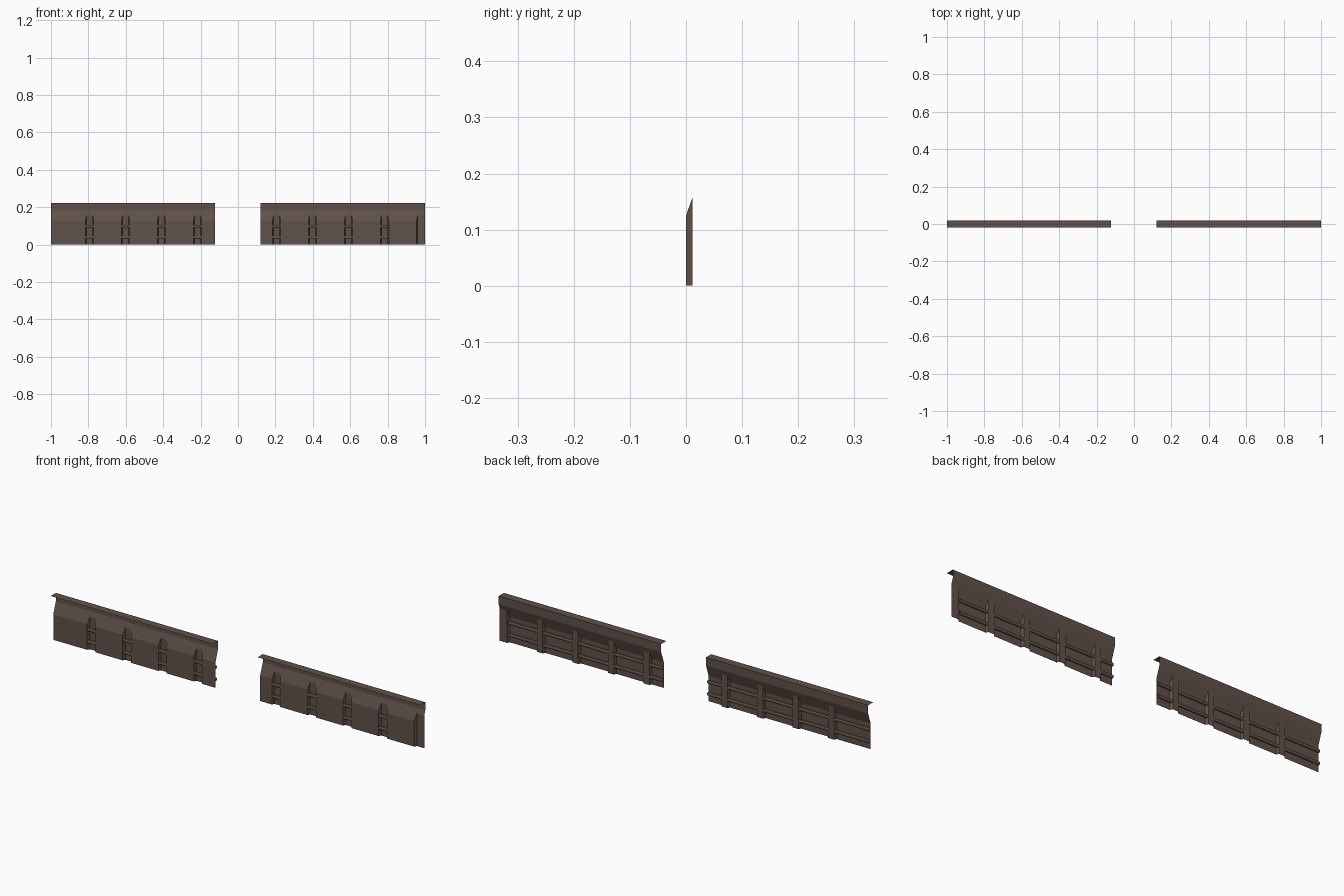
import bpy, bmesh, math

if "Cube" in bpy.data.objects:
    bpy.data.objects.remove(bpy.data.objects["Cube"])

brown = bpy.data.materials.new("weathered brown")
brown.diffuse_color = (0.118, 0.083, 0.067, 1)
brown.use_nodes = True
brown.node_tree.nodes["Principled BSDF"].inputs["Base Color"].default_value = brown.diffuse_color

PITCH, FRONT_W, BACK_W, DEPTH = 0.1925, 0.0225, 0.016, 0.012
BEND, NOTCH = 0.125, 0.159          # start of slope, top of the pressed channels


def make_object(name, bm):
    bmesh.ops.remove_doubles(bm, verts=bm.verts, dist=1e-5)
    me = bpy.data.meshes.new(name)
    bm.to_mesh(me)
    bm.free()
    me.materials.append(brown)
    ob = bpy.data.objects.new(name, me)
    bpy.context.collection.objects.link(ob)


def face(bm, *pts):
    bm.faces.new([bm.verts.new(p) for p in pts])


def sheet(name, x0, x1, centres, open_end):
    bm = bmesh.new()

    def flat(a, b, ta, tb):
        # flat front panel and the slope between two channels
        face(bm, (a, 0, 0), (b, 0, 0), (b, 0, BEND), (a, 0, BEND))
        face(bm, (a, 0, BEND), (b, 0, BEND), (tb, DEPTH, NOTCH), (ta, DEPTH, NOTCH))

    left, left_top = x0, x0
    for c in centres:
        flat(left, c - FRONT_W, left_top, c - BACK_W)
        # channel pressed towards the back, with slanted side walls
        last = open_end and c == centres[-1]
        back_r = x1 if last else c + BACK_W
        face(bm, (c - BACK_W, DEPTH, 0), (back_r, DEPTH, 0),
             (back_r, DEPTH, NOTCH), (c - BACK_W, DEPTH, NOTCH))
        for s in ((-1,) if last else (-1, 1)):
            pts = [(c + s * FRONT_W, 0, 0), (c + s * BACK_W, DEPTH, 0),
                   (c + s * BACK_W, DEPTH, NOTCH), (c + s * FRONT_W, 0, BEND)]
            face(bm, *(pts if s < 0 else pts[::-1]))
        left, left_top = c + FRONT_W, c + BACK_W
    if not open_end:
        flat(left, x1, left_top, x1)
    # upper slope, upright band and forward lip
    prof = [(DEPTH, NOTCH), (0.02, 0.182), (0.02, 0.222), (-0.02, 0.222)]
    for (ya, za), (yb, zb) in zip(prof, prof[1:]):
        face(bm, (x0, ya, za), (x1, ya, za), (x1, yb, zb), (x0, yb, zb))
    make_object(name, bm)


def rod(name, x0, x1, z):
    # eight-sided rail running behind the sheet and through the channels
    bm = bmesh.new()
    ring = [(0.006 + 0.0058 * math.cos(a), z + 0.0085 * math.sin(a))
            for a in (math.pi / 8 + i * math.pi / 4 for i in range(8))]
    for i in range(8):
        (ya, za), (yb, zb) = ring[i], ring[(i + 1) % 8]
        face(bm, (x0, ya, za), (x0, yb, zb), (x1, yb, zb), (x1, ya, za))
    bmesh.ops.recalc_face_normals(bm, faces=bm.faces)
    make_object(name, bm)


# two wall panels with a gap between them
for side, x0, x1, first, n, rod_end, open_end in (
        ("left", -1.0, -0.122, -0.794, 4, -0.122, False),
        ("right", 0.12, 1.0, 0.206, 5, 0.955, True)):
    sheet(side + "_panel", x0, x1, [first + i * PITCH for i in range(n)], open_end)
    for part, z in (("lower", 0.039), ("upper", 0.098)):
        rod(f"{side}_{part}_rail", x0, rod_end, z)
